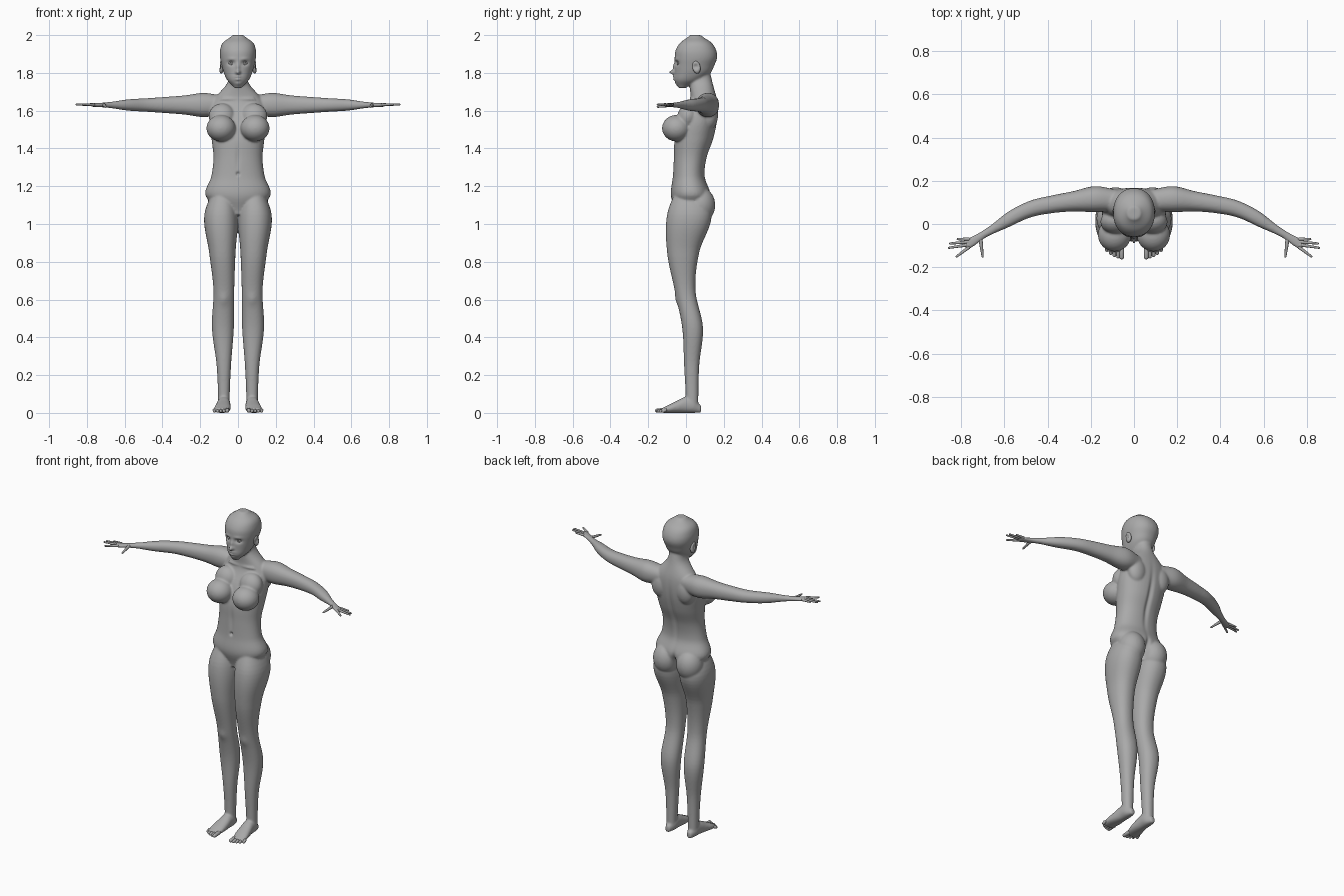
import bpy, bmesh, math
from mathutils import Vector, Matrix

if "Cube" in bpy.data.objects:
    bpy.data.objects.remove(bpy.data.objects["Cube"])

GREY = (0.4, 0.4, 0.4, 1)
clay = bpy.data.materials.new("clay grey")
clay.use_nodes = True
clay.diffuse_color = GREY
shader = next(node for node in clay.node_tree.nodes if node.type == 'BSDF_PRINCIPLED')
shader.inputs["Base Color"].default_value = GREY


def spline(values, t):
    """Smooth value at t, from zero to one, through evenly spaced values."""
    last = len(values) - 1
    i = min(int(t * last), last - 1)
    f = t * last - i
    a, b, c, d = (values[max(0, min(last, i + k))] for k in (-1, 0, 1, 2))
    return b + f / 2 * (c - a + f * (2 * a - 5 * b + 4 * c - d + f * (3 * (b - c) + d - a)))


def loft(bm, start, end, widths, lows, highs, middles, place, mirror=True):
    """Rounded rings from start to end; place turns (along, across, between) into x, y, z."""
    steps, corners, squareness = 48, 40, 2.2
    for side in (1, -1) if mirror else (1,):
        rings = []
        for step in range(steps + 1):
            t = step / steps
            width, low, high, middle = (spline(v, t) for v in (widths, lows, highs, middles))
            ring = []
            for k in range(corners):
                angle = math.tau * k / corners
                c, s = (math.copysign(abs(f) ** (2 / squareness), f)
                        for f in (math.cos(angle), math.sin(angle)))
                x, y, z = place(start + (end - start) * t, middle + width * c,
                                (low + high) / 2 + (high - low) / 2 * s)
                ring.append(bm.verts.new((x * side, y, z)))
            rings.append(ring)
        for lower, upper in zip(rings, rings[1:]):
            for k in range(corners):
                n = (k + 1) % corners
                bm.faces.new((lower[k], lower[n], upper[n], upper[k]))
        bm.faces.new(rings[0])
        bm.faces.new(rings[-1])


def upright(along, across, between):
    return across, between, along


def sideways(along, across, between):
    return along, between, across


def forward(along, across, between):
    return across, along, between


def blob(bm, centre, radii, tilt=0):
    """Mirrored pair of ellipsoids."""
    x, y, z = centre
    for side in (1, -1):
        shape = (Matrix.Translation((x * side, y, z)) @ Matrix.Rotation(tilt, 4, 'X')
                 @ Matrix.Diagonal((*radii, 1)))
        bmesh.ops.create_uvsphere(bm, u_segments=32, v_segments=20, radius=1, matrix=shape)


def capsule(bm, base, tip, base_radius, tip_radius):
    """Mirrored pair of tapered rods with round ends."""
    base, tip = Vector(base), Vector(tip)
    turn = (tip - base).to_track_quat('Z', 'Y')
    for side in (1, -1):
        ball = bmesh.ops.create_uvsphere(bm, u_segments=16, v_segments=11, radius=1)
        for v in ball["verts"]:
            end, radius = (tip, tip_radius) if v.co.z > 0 else (base, base_radius)
            v.co = end + radius * (turn @ v.co)
            v.co.x *= side


def finish(bm, name):
    bmesh.ops.recalc_face_normals(bm, faces=bm.faces)
    mesh = bpy.data.meshes.new(name)
    bm.to_mesh(mesh)
    bm.free()
    mesh.materials.append(clay)
    mesh.shade_smooth()
    ob = bpy.data.objects.new(name, mesh)
    bpy.context.collection.objects.link(ob)
    return ob


body = bmesh.new()
CENTRED = (0, 0)

# Torso and neck, from the crotch up
loft(body, 1.05, 1.85,
     widths=(.08, .172, .142, .13, .14, .15, .135, .055, .05),
     lows=(-.05, -.08, -.07, -.065, -.06, -.03, .02, .02, .03),
     highs=(.09, .13, .1, .11, .145, .165, .165, .14, .12),
     middles=CENTRED, place=upright, mirror=False)

# Head, from the chin up
loft(body, 1.72, 2,
     widths=(.02, .056, .075, .086, .095, .095, .08, .03),
     lows=(-.04, -.06, -.06, -.06, -.06, -.055, -.03, .02),
     highs=(0, .08, .13, .15, .165, .16, .135, .08),
     middles=CENTRED, place=upright, mirror=False)

# Legs, from the ankle up
loft(body, .05, 1.25,
     widths=(.03, .038, .058, .055, .07, .088, .03),
     lows=(0, -.01, -.02, -.06, -.1, -.1, -.03),
     highs=(.065, .07, .09, .05, .07, .135, .05),
     middles=(.075, .075, .08, .075, .083, .09, .075), place=upright)

# Feet, from the heel forward
loft(body, .08, -.13,
     widths=(.015, .032, .035, .04, .043, .036),
     lows=CENTRED,
     highs=(.04, .08, .085, .065, .045, .025),
     middles=(.075, .075, .08, .088), place=forward)

# Arms and palms, from the shoulder out
loft(body, .08, .78,
     widths=(.05, .064, .051, .043, .036, .03, .016, .009),
     lows=(.06, .055, .058, .05, .03, -.015, -.06, -.125),
     highs=(.16, .175, .152, .132, .108, .058, -.018, -.068),
     middles=(1.63, 1.63), place=sideways)

# Bust, upper chest, hips and shoulder blades
blob(body, (.09, -.05, 1.507), (.077, .077, .07))
blob(body, (.085, .01, 1.57), (.07, .055, .07), tilt=-.3)
blob(body, (.08, .073, 1.1), (.08, .082, .095))
blob(body, (.085, .125, 1.58), (.06, .045, .08))

# Fuse the parts into one skin
figure = finish(body, "body")
remesh = figure.modifiers.new("Fuse", 'REMESH')
remesh.mode = 'VOXEL'
remesh.voxel_size = .0055
remesh.use_smooth_shade = True
relax = figure.modifiers.new("Relax", 'SMOOTH')
relax.iterations = 8
bpy.context.view_layer.objects.active = figure
figure.select_set(True)
for name in ("Fuse", "Relax"):
    bpy.ops.object.modifier_apply(modifier=name)
figure.data.materials.clear()
figure.data.materials.append(clay)

# Soft pushes along y: x, z, width, height, amount
FRONT = [
    (0, 1.803, .011, .011, -.03),    # nose tip
    (0, 1.83, .01, .02, -.011),      # nose bridge
    (.036, 1.852, .018, .012, .014), # eye sockets
    (.035, 1.873, .02, .008, -.004), # brows
    (0, 1.78, .018, .006, -.008),    # upper lip
    (0, 1.765, .016, .006, -.008),   # lower lip
    (0, 1.742, .016, .01, -.005),    # chin
    (0, 1.265, .008, .009, .014),    # navel
    (0, 1.35, .012, .06, .005),      # middle of the belly
    (.07, 1.662, .05, .008, -.006),  # collar bones
    (.075, .6, .025, .03, -.006),    # kneecaps
]
BACK = [
    (0, 1.42, .014, .14, -.011),     # spine furrow
    (0, 1.09, .012, .055, -.03),     # hip cleft
]
for v in figure.data.vertices:
    across, height = abs(v.co.x), v.co.z
    for x, z, wide, tall, amount in FRONT if v.co.y < .04 else BACK:
        if abs(height - z) < 3 * tall:
            v.co.y += amount * math.exp(-((across - x) / wide) ** 2 - ((height - z) / tall) ** 2)

# Fingers from the little one to the first, then the thumb
fingers = bmesh.new()
for i, (x, y) in enumerate([(.815, -.07), (.85, -.09), (.855, -.11), (.82, -.15)]):
    capsule(fingers, (.765, -.07 - .013 * i, 1.632), (x, y, 1.632), .008, .005)
capsule(fingers, (.71, -.07, 1.63), (.7, -.15, 1.62), .01, .005)
finish(fingers, "fingers")

# Toes from the big one outwards
toes = bmesh.new()
for i in range(5):
    radius = .009 if i else .012
    x = .057 + .017 * i
    capsule(toes, (x, -.11, .015), (x, -.153 + .002 * i * i, radius), radius, radius * .9)
finish(toes, "toes")

# Ears with a hollow in the outer side
ears = bmesh.new()
blob(ears, (.088, .055, 1.83), (.014, .021, .034), tilt=.2)
for v in ears.verts:
    if abs(v.co.x) > .088:
        reach = (Vector((v.co.y, v.co.z)) - Vector((.052, 1.833))).length
        v.co.x -= math.copysign(.012 * math.exp(-(reach / .014) ** 2), v.co.x)
finish(ears, "ears")

# Eyes with upper and lower lids
eyes = bmesh.new()
blob(eyes, (.036, -.031, 1.852), (.014, .014, .011))
finish(eyes, "eyes")
lids = bmesh.new()
for lift in (.008, -.008):
    centre = Vector((.036, -.045, 1.852 + lift))
    for side in (1, -1):
        corner = Vector((.036 + .017 * side, -.037 + .004 * side, 1.852))
        capsule(lids, centre, corner, .003, .002)
finish(lids, "eyelids")
